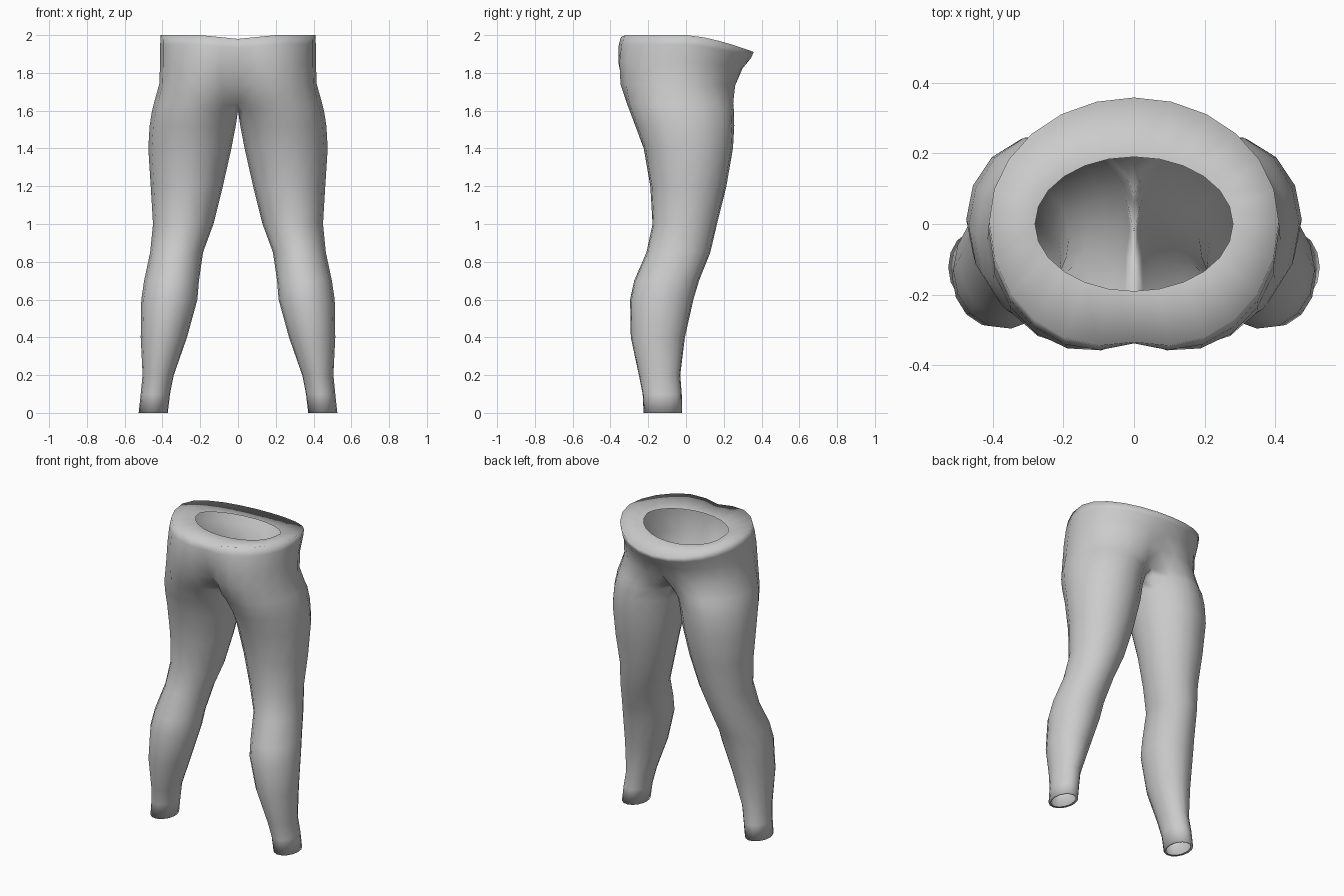
import bpy
import bmesh
from math import acos, cos, sin, pi

old = bpy.data.objects.get("Cube")
if old:
    bpy.data.objects.remove(old, do_unlink=True)

# Half cross-sections: height, inner x, outer x, rear y, front y
SECTIONS = [
    (0.0, .372, .526, -.225, -.02),
    (.1, .36, .515, -.23, -.022),
    (.2, .34, .505, -.25, -.03),
    (.4, .27, .515, -.293, -.005),
    (.6, .215, .512, -.297, .04),
    (.7, .207, .497, -.275, .07),
    (.85, .185, .465, -.21, .13),
    (1.0, .13, .45, -.178, .165),
    (1.2, .08, .462, -.19, .215),
    (1.4, .035, .475, -.225, .25),
    (1.52, .012, .468, -.27, .257),
    (1.6, -.02, .455, -.3, .255),
    (1.64, -.05, .445, -.315, .25),
    (1.74, -.1, .417, -.348, .26),
    (1.86, -.16, .412, -.36, .3),
    (1.95, -.21, .412, -.357, .345),
    (2.0, -.25, .41, -.345, .358),
]
HALF_STEPS = 6      # points from the side to the inner thigh
INNER_STEPS = 4     # spans across the inner thigh


def clamp(v):
    return max(0.0, min(1.0, v))


def section_points(z, x_in, x_out, y_rear, y_front):
    """Outline of one half, counterclockwise, clipped at the middle plane."""
    cy, ry = (y_rear + y_front) / 2, (y_front - y_rear) / 2
    belly = clamp((z - 1.62) / .3)
    high = clamp((z - 1.7) / .3)

    def half(inner):
        cx, rx = (inner + x_out) / 2, (x_out - inner) / 2
        limit = .8 * pi
        if inner < 0:
            limit = min(limit, acos(-cx / rx))
        return cx, rx, limit

    rear = half(x_in)
    front = half(x_in + belly * (-x_out - x_in))
    angles = [-rear[2] * (1 - i / HALF_STEPS) for i in range(HALF_STEPS)]
    angles += [front[2] * i / HALF_STEPS for i in range(HALF_STEPS + 1)]
    gap = 2 * pi - rear[2] - front[2]
    angles += [front[2] + gap * i / INNER_STEPS for i in range(1, INNER_STEPS)]
    points = []
    for a in angles:
        cx, rx, _ = front if 0 <= a <= pi else rear
        x = max(0.0, cx + rx * cos(a))
        y = cy + ry * sin(a)
        drop = .09 * high * clamp(y / .36) ** 1.5
        dip = .02 * high * clamp(1 - x / .2) * (y < 0)
        points.append((x, y, z - drop - dip))
    return points


bm = bmesh.new()


def add_ring(points):
    return [bm.verts.new(p) for p in points]


def bridge(low, high, closed=True):
    n = len(low)
    for i in range(n if closed else n - 1):
        j = (i + 1) % n
        quad = (low[i], low[j], high[j], high[i])
        if any(v.co.x > 1e-4 for v in quad):
            bm.faces.new(quad)


# Turned-in ankle hem
z, x_in, x_out, y_rear, y_front = SECTIONS[0]
hem = .015
rings = [add_ring(section_points(z, x_in + hem, x_out - hem,
                                 y_rear + hem, y_front - hem))]

# Leg and hip shell
rings += [add_ring(section_points(*s)) for s in SECTIONS]
for low, high in zip(rings, rings[1:]):
    bridge(low, high)

# Waist rim turned in to an oval opening
outer = rings[-1][:2 * HALF_STEPS + 1]
opening = []
for i in range(len(outer)):
    a = -pi / 2 + pi * i / (2 * HALF_STEPS)
    y = .19 * sin(a)
    opening.append((max(0.0, .28 * cos(a)), y, 1.975 - .04 * clamp(y / .19)))
bridge(outer, add_ring(opening), closed=False)

loose = [v for v in bm.verts if not v.link_faces]
bmesh.ops.delete(bm, geom=loose, context='VERTS')
for face in bm.faces:
    face.smooth = True

mesh = bpy.data.meshes.new("trousers")
bm.to_mesh(mesh)
bm.free()

# Plain grey cloth
cloth = bpy.data.materials.new("grey cloth")
cloth.use_nodes = True
grey = (.6, .6, .6, 1)
cloth.diffuse_color = grey
cloth.node_tree.nodes["Principled BSDF"].inputs["Base Color"].default_value = grey
mesh.materials.append(cloth)

trousers = bpy.data.objects.new("trousers", mesh)
bpy.context.collection.objects.link(trousers)
mirror = trousers.modifiers.new("other half", 'MIRROR')
mirror.use_clip = True
mirror.merge_threshold = .0005
